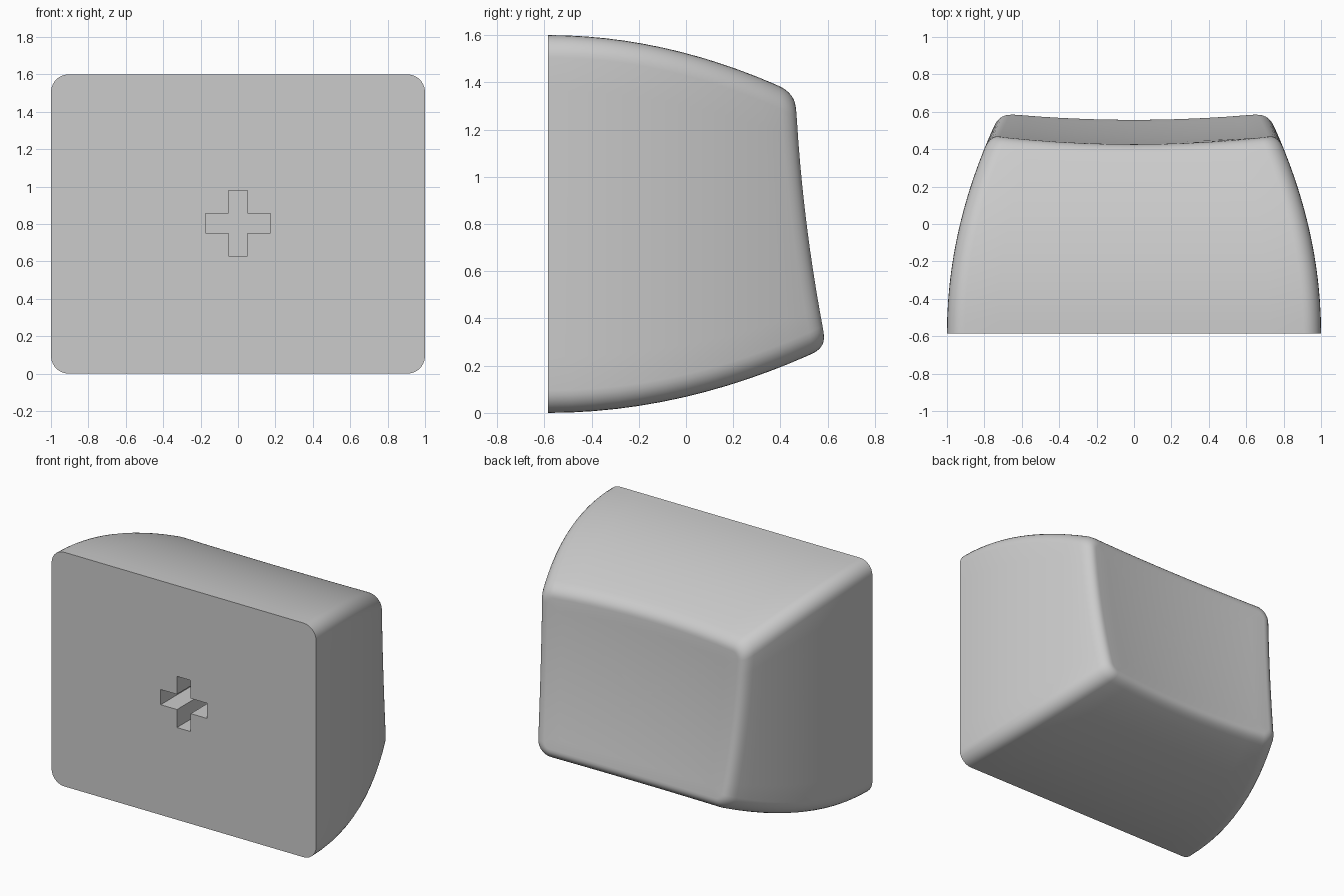
import bpy
import bmesh
import math
from mathutils import Vector

cube = bpy.data.objects.get("Cube")
if cube:
    bpy.data.objects.remove(cube, do_unlink=True)

BASE_Y = -0.585
MID_Z = 0.8
CORNER = 0.095
ARC_STEPS = 7
EDGE_STEPS = 10
SIDE_STEPS = 12
FILLET_STEPS = 7
DISH_STEPS = 7

grey = bpy.data.materials.new("plain_grey")
grey.use_nodes = True
colour = (0.6, 0.6, 0.6, 1)
grey.diffuse_color = colour
grey.node_tree.nodes["Principled BSDF"].inputs["Base Color"].default_value = colour


def dish(x, z):
    """Depth of the tilted, hollowed touch surface."""
    dz = z - MID_Z
    return 0.474 - 0.131 * dz + 0.075 * (x * x + dz * dz)


def outline(y, inset):
    """Rounded rectangle of the bulging walls at depth y, as (x, z) pairs."""
    d = (y - BASE_Y) ** 2
    half = 1 - 0.205 * d - inset
    top = 1.6 - 0.225 * d - inset
    bottom = 0.2 * d + inset
    r = max(CORNER - inset, 0.03)
    points = []
    for q, (sx, cz) in enumerate([(1, top - r), (-1, top - r), (-1, bottom + r), (1, bottom + r)]):
        for i in range(ARC_STEPS + 1):
            a = math.pi / 2 * (q + i / ARC_STEPS)
            points.append(Vector((sx * (half - r) + r * math.cos(a), cz + r * math.sin(a))))
    full = []
    for i, p in enumerate(points):
        full.append(p)
        if i % (ARC_STEPS + 1) == ARC_STEPS:
            nxt = points[(i + 1) % len(points)]
            full += [p.lerp(nxt, j / EDGE_STEPS) for j in range(1, EDGE_STEPS)]
    return full


COUNT = len(outline(0, 0))


def ring(s, inset=0, drop=0):
    """Ring at fraction s from the flat base to the dish, less the drop."""
    ys = [BASE_Y + s] * COUNT
    for _ in range(6):
        pts = [outline(y, inset)[k] for k, y in enumerate(ys)]
        ys = [BASE_Y + s * (dish(*p) - drop - BASE_Y) for p in pts]
    return [Vector((p.x, y, p.y)) for p, y in zip(pts, ys)]


# Walls, rounded rim, then the dish shrinking to its centre
rings = [ring(i / SIDE_STEPS, 0, 0.07) for i in range(SIDE_STEPS + 1)]
wall, rim, inner = rings[-1], ring(1), ring(1, 0.055)
for i in range(1, FILLET_STEPS + 1):
    t = i / FILLET_STEPS
    rings.append([a.lerp(b, t).lerp(b.lerp(c, t), t) for a, b, c in zip(wall, rim, inner)])
for i in range(1, DISH_STEPS):
    f = 1 - i / DISH_STEPS
    flat = [(p.x * f, MID_Z + (p.z - MID_Z) * f) for p in inner]
    rings.append([Vector((x, dish(x, z), z)) for x, z in flat])

bm = bmesh.new()
loops = [[bm.verts.new(p) for p in r] for r in rings]
for a, b in zip(loops, loops[1:]):
    for k in range(COUNT):
        n = (k + 1) % COUNT
        bm.faces.new((a[k], a[n], b[n], b[k]))
centre = bm.verts.new((0, dish(0, MID_Z), MID_Z))
for k in range(COUNT):
    bm.faces.new((loops[-1][k], loops[-1][(k + 1) % COUNT], centre))
bm.faces.new(loops[0])


def make_object(name, bm):
    bmesh.ops.recalc_face_normals(bm, faces=bm.faces)
    mesh = bpy.data.meshes.new(name)
    bm.to_mesh(mesh)
    bm.free()
    obj = bpy.data.objects.new(name, mesh)
    bpy.context.collection.objects.link(obj)
    mesh.materials.append(grey)
    return obj


key_body = make_object("key_body", bm)

# Cross-shaped socket cutter
bm = bmesh.new()
ARM, SLOT = 0.175, 0.052
quarter = [(ARM, -SLOT), (ARM, SLOT), (SLOT, SLOT)]
cross = []
for q in range(4):
    c, s = [(1, 0), (0, 1), (-1, 0), (0, -1)][q]
    cross += [(x * c - z * s, x * s + z * c) for x, z in quarter]
face = bm.faces.new([bm.verts.new((x, BASE_Y - 0.1, z + 0.805)) for x, z in cross])
new = bmesh.ops.extrude_face_region(bm, geom=[face])["geom"]
bmesh.ops.translate(bm, vec=(0, 0.52, 0), verts=[v for v in new if isinstance(v, bmesh.types.BMVert)])
cutter = make_object("socket_cutter", bm)
cutter.hide_render = True

# Cut the socket and shade
bpy.ops.object.select_all(action="DESELECT")
key_body.select_set(True)
bpy.context.view_layer.objects.active = key_body
cut = key_body.modifiers.new("socket", "BOOLEAN")
cut.operation = "DIFFERENCE"
cut.solver = "EXACT"
cut.object = cutter
bpy.ops.object.modifier_apply(modifier=cut.name)
bpy.data.objects.remove(cutter, do_unlink=True)
bpy.ops.object.shade_smooth_by_angle(angle=math.radians(35))
